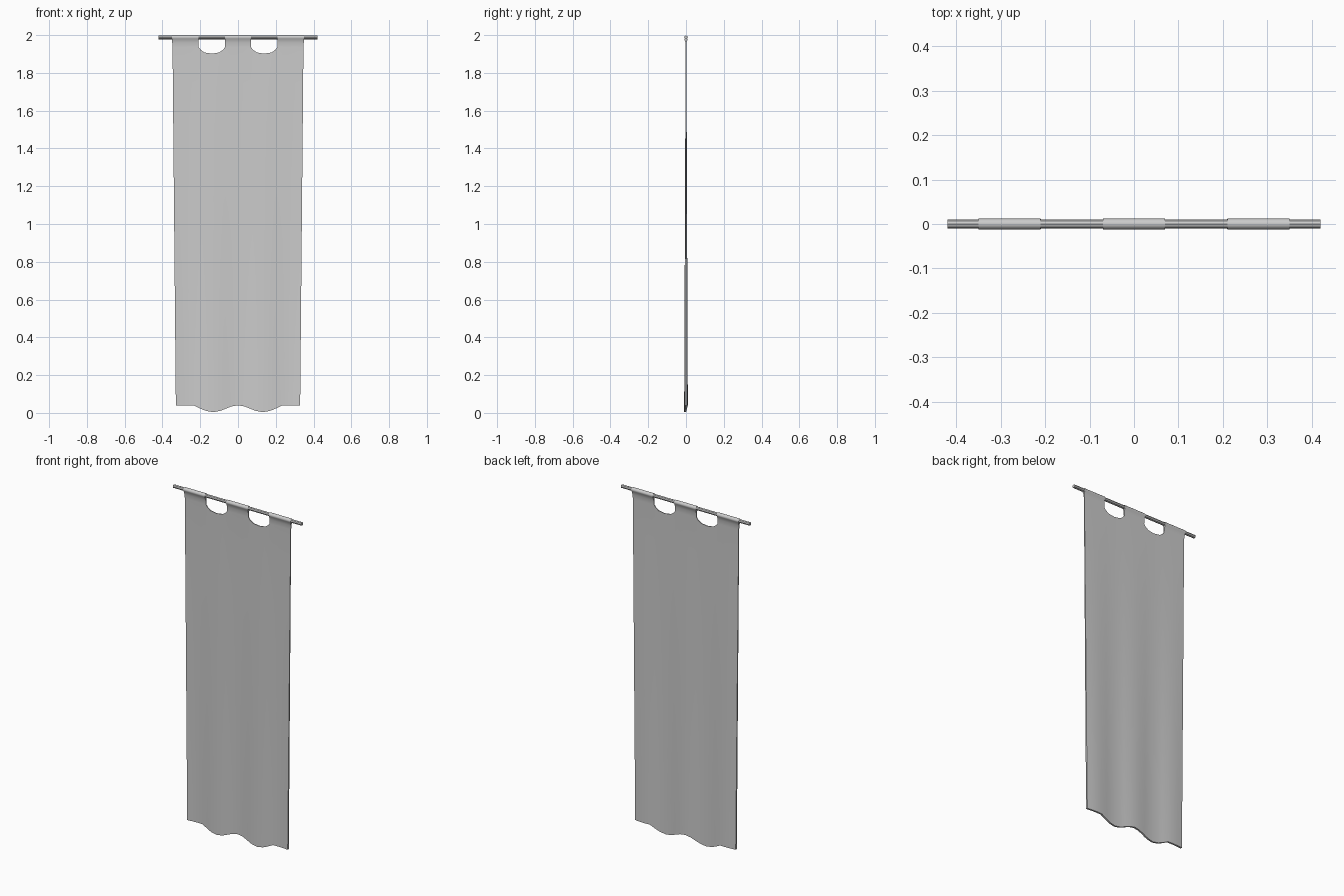
import bpy, bmesh, math

if "Cube" in bpy.data.objects:
    bpy.data.objects.remove(bpy.data.objects["Cube"])

ROD_Z, ROD_R, WRAP_R = 1.988, 0.010, 0.0122
TAB_Z = 1.935            # height where tabs split from the cloth
ROWS = 10
PITCH = 0.28             # spacing of tabs and folds


def finish(name, bm, angle):
    bmesh.ops.remove_doubles(bm, verts=bm.verts, dist=0.00001)
    bmesh.ops.recalc_face_normals(bm, faces=bm.faces)
    me = bpy.data.meshes.new(name)
    bm.to_mesh(me)
    bm.free()
    ob = bpy.data.objects.new(name, me)
    bpy.context.collection.objects.link(ob)
    bpy.ops.object.select_all(action='DESELECT')
    ob.select_set(True)
    bpy.context.view_layer.objects.active = ob
    bpy.ops.object.shade_smooth_by_angle(angle=math.radians(angle))
    return ob


# Rod
bpy.ops.mesh.primitive_cylinder_add(vertices=8, radius=ROD_R, depth=0.84,
                                    location=(0, 0, ROD_Z),
                                    rotation=(0, math.pi / 2, 0))
rod = bpy.context.object
rod.name = "hanging_rod"
rod.rotation_euler = (math.pi / 8, math.pi / 2, 0)
rod.rotation_euler = (0, math.pi / 2, 0)

# Columns across the banner: tabs and scooped gaps alternate every half pitch
xs, in_tab = [], []
for seg in range(5):
    fr = (0, .25, .5, .75) if seg % 2 == 0 else (0, .08, .22, .5, .78, .92)
    for f in fr:
        xs.append(-0.35 + PITCH / 2 * (seg + f))
        in_tab.append(seg % 2 == 0)
xs.append(0.35)


def top_z(x):
    d = abs(abs(x) - 0.14) / 0.07
    return TAB_Z if d >= 1 else 1.902 + (TAB_Z - 1.902) * d ** 3


def bottom_z(x):
    a = abs(x)
    if a > 0.225:
        return 0.038
    return 0.022 + 0.018 * math.cos(2 * math.pi * a / PITCH) if a > 0.02 else 0.04


def cloth_point(x, t, side):
    """t = 0 at the hem, 1 at the top; side = -1 front, 1 back."""
    z = bottom_z(x) + t * (top_z(x) - bottom_z(x))
    wave = 0.0045 * (1 - t) * math.cos(2 * math.pi * x / PITCH)
    gap = 0.0022 + 0.003 * (1 - t)
    return (x * (0.94 + 0.05 * t), wave + side * gap, z)


def tab_profile(x):
    """Front of cloth, up around the rod and down the back."""
    flare = lambda z: x * (0.99 + 0.01 * (z - TAB_Z) / (ROD_Z - TAB_Z))
    pts = [cloth_point(x, 1, -1), (flare(1.96), -0.003, 1.96)]
    for i in range(11):
        a = math.radians(-112.5 - 22.5 + 0) - math.radians(27) * i
        a = math.radians(225 - 27 * i)
        y, z = WRAP_R * math.cos(a), ROD_Z + WRAP_R * math.sin(a)
        pts.append((flare(min(z, ROD_Z)), y, z))
    return pts + [(flare(1.96), 0.003, 1.96), cloth_point(x, 1, 1)]


# Banner cloth
bm = bmesh.new()


def skin(a, b):
    """Quads between two equally long point rows."""
    va, vb = [bm.verts.new(p) for p in a], [bm.verts.new(p) for p in b]
    for i in range(len(a) - 1):
        bm.faces.new((va[i], vb[i], vb[i + 1], va[i + 1]))


def column(x, side):
    return [cloth_point(x, r / ROWS, side) for r in range(ROWS + 1)]


for i, tab in enumerate(in_tab):
    x0, x1 = xs[i], xs[i + 1]
    for s in (-1, 1):
        skin(column(x0, s), column(x1, s))
    for t in ((0,) if tab else (0, 1)):       # hem and gap edges
        skin([cloth_point(x0, t, s) for s in (-1, 1)],
             [cloth_point(x1, t, s) for s in (-1, 1)])
    if tab:
        skin(tab_profile(x0), tab_profile(x1))

# Side edges of the cloth and of each tab
for x in (-0.35, 0.35):
    skin(column(x, -1), column(x, 1))
for k in range(6):
    p = tab_profile(-0.35 + k * PITCH / 2)
    skin(p[:3], p[::-1][:3])

finish("banner_cloth", bm, 40)
